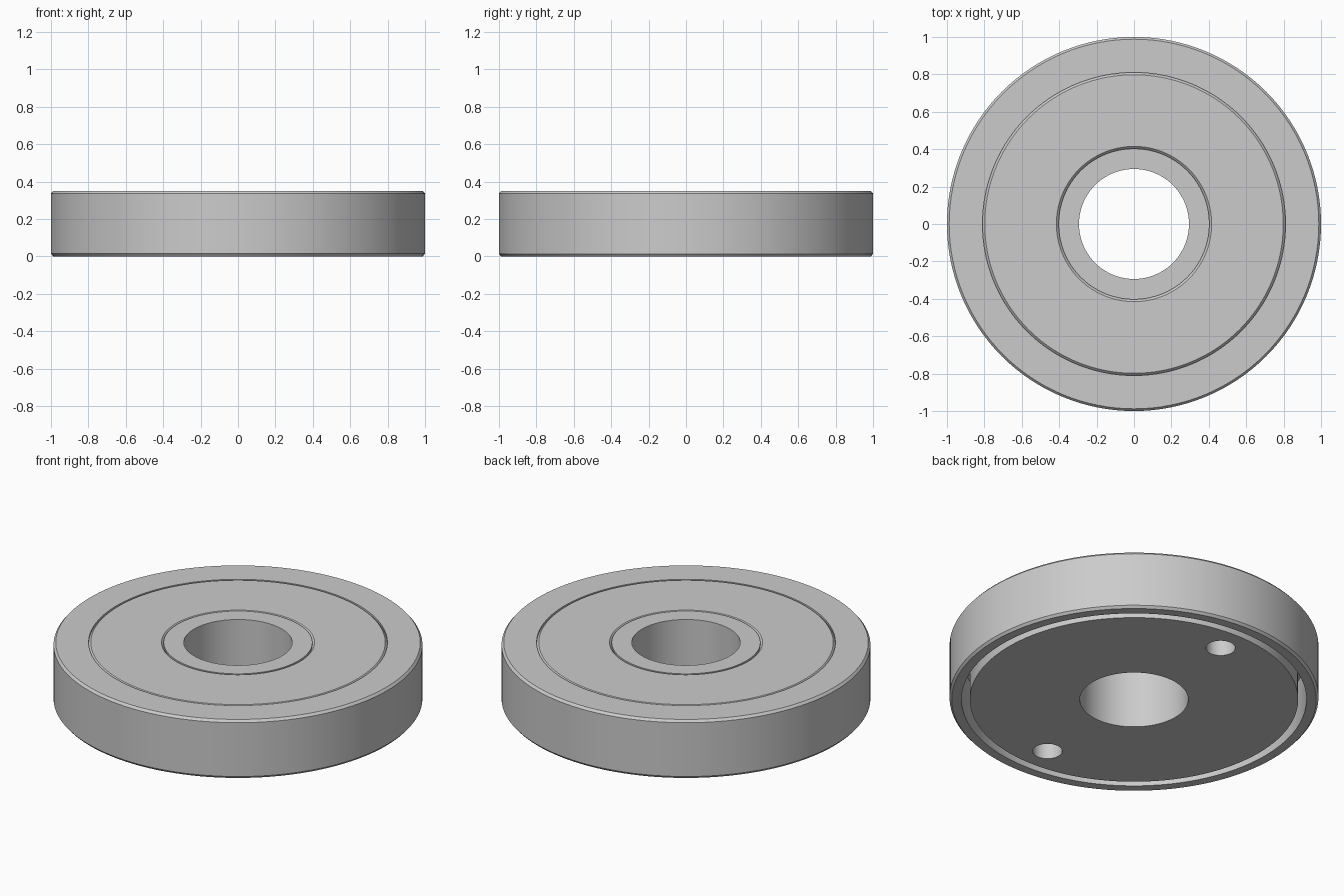
import bpy, bmesh
from math import pi, cos, sin, radians

if "Cube" in bpy.data.objects:
    bpy.data.objects.remove(bpy.data.objects["Cube"])

SEG = 128


def lathe(name, profile, seg=SEG):
    """Revolve a closed (radius, z) profile around the z axis."""
    bm = bmesh.new()
    rings = []
    for i in range(seg):
        a = 2 * pi * i / seg
        rings.append([bm.verts.new((r * cos(a), r * sin(a), z)) for r, z in profile])
    n = len(profile)
    for i in range(seg):
        p, q = rings[i], rings[(i + 1) % seg]
        for j in range(n):
            k = (j + 1) % n
            bm.faces.new((p[j], q[j], q[k], p[k]))
    bmesh.ops.recalc_face_normals(bm, faces=bm.faces)
    mesh = bpy.data.meshes.new(name)
    bm.to_mesh(mesh)
    bm.free()
    ob = bpy.data.objects.new(name, mesh)
    bpy.context.collection.objects.link(ob)
    return ob


# Disc body: bore, underside slot, chamfered rim, two fine grooves on top
disc = lathe("disc_body", [
    (0.294, 0), (0.89, 0), (0.89, 0.28), (0.935, 0.28), (0.935, 0),
    (0.988, 0), (1, 0.014), (1, 0.336), (0.988, 0.35),
    (0.81, 0.35), (0.81, 0.338), (0.798, 0.35),
    (0.415, 0.35), (0.403, 0.338), (0.403, 0.35), (0.294, 0.35),
])

# Two blind pin holes in the underside
for side in (-1, 1):
    bpy.ops.mesh.primitive_cylinder_add(
        vertices=48, radius=0.08, depth=0.56, location=(0, side * 0.73, 0))
    cutter = bpy.context.object
    cutter.name = "pin_hole_cutter"
    cutter.hide_render = True
    cutter.hide_viewport = False
    mod = disc.modifiers.new("pin_hole", 'BOOLEAN')
    mod.operation = 'DIFFERENCE'
    mod.solver = 'EXACT'
    mod.object = cutter
    bpy.context.view_layer.objects.active = disc
    bpy.ops.object.modifier_apply(modifier=mod.name)
    bpy.data.objects.remove(cutter, do_unlink=True)

# Smooth walls with crisp edges
bpy.ops.object.select_all(action='DESELECT')
disc.select_set(True)
bpy.context.view_layer.objects.active = disc
bpy.ops.object.shade_smooth_by_angle(angle=radians(30))
